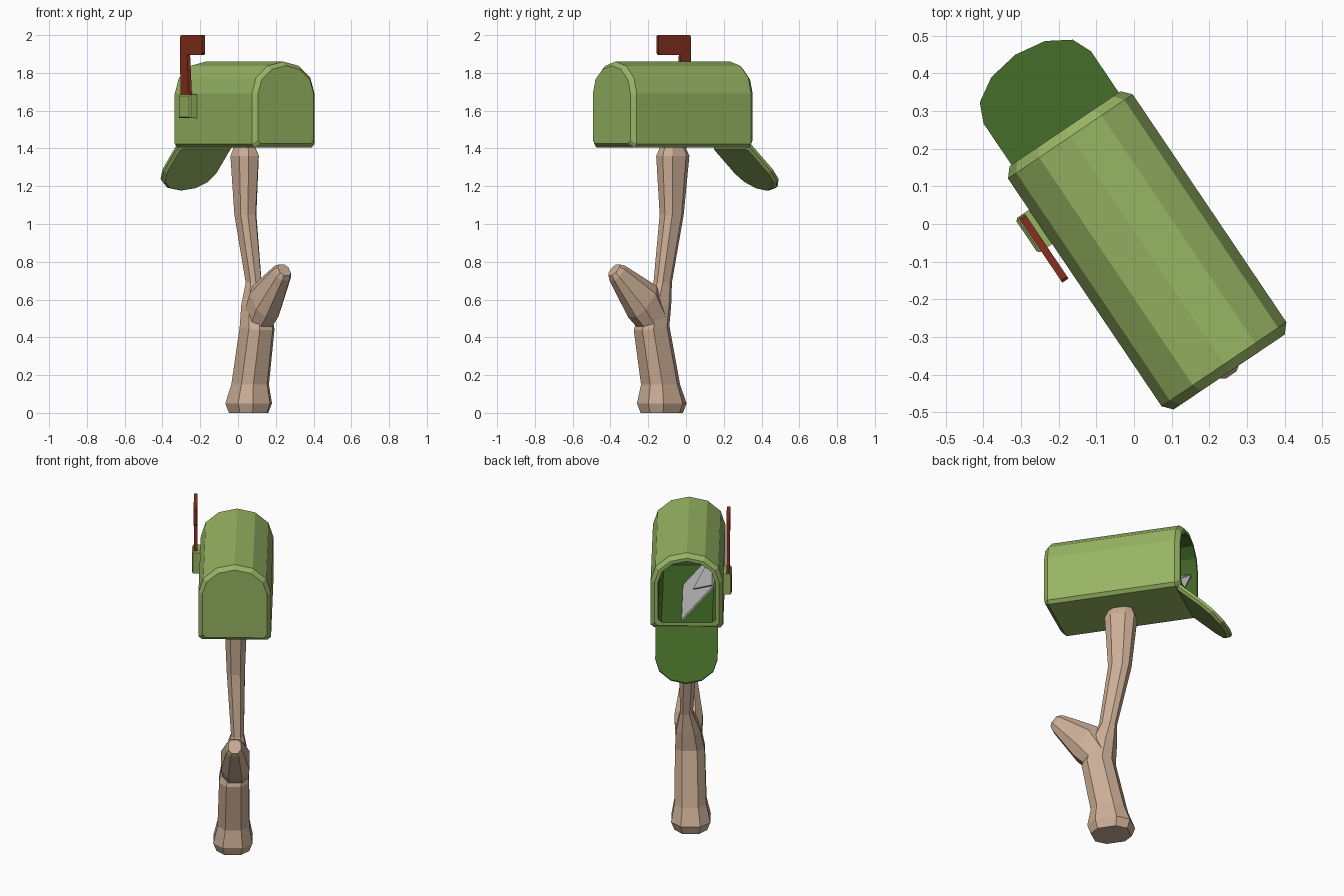
import bpy, bmesh, math
from mathutils import Matrix, Vector

if "Cube" in bpy.data.objects:
    bpy.data.objects.remove(bpy.data.objects["Cube"])

# Local frame: +x runs to the closed end, y across the box, z up
PLACE = Matrix.Translation((0.035, -0.07, 0)) @ Matrix.Rotation(math.radians(-56), 4, 'Z')


def material(name, color):
    m = bpy.data.materials.new(name)
    m.diffuse_color = (*color, 1)
    m.use_nodes = True
    m.node_tree.nodes["Principled BSDF"].inputs["Base Color"].default_value = m.diffuse_color
    return m


GREEN = material("green", (0.31, 0.46, 0.125))
DARK = material("dark_green", (0.05, 0.13, 0.018))
WOOD = material("wood", (0.60, 0.42, 0.30))
RED = material("red", (0.23, 0.03, 0.013))
PAPER = material("paper", (0.52, 0.52, 0.52))


def loft(name, rings, mats, indices=None):
    """Skin a list of equal rings; indices = first cap, each band, last cap."""
    bm = bmesh.new()
    rows = [[bm.verts.new(p) for p in r] for r in rings]
    indices = indices or [0] * (len(rings) + 1)
    bm.faces.new(rows[0]).material_index = indices[0]
    for i in range(len(rows) - 1):
        a, b = rows[i], rows[i + 1]
        n = len(a)
        for j in range(n):
            k = (j + 1) % n
            bm.faces.new((a[j], a[k], b[k], b[j])).material_index = indices[i + 1]
    bm.faces.new(rows[-1]).material_index = indices[-1]
    bmesh.ops.recalc_face_normals(bm, faces=bm.faces)
    bm.transform(PLACE)
    me = bpy.data.meshes.new(name)
    bm.to_mesh(me)
    bm.free()
    for m in mats:
        me.materials.append(m)
    ob = bpy.data.objects.new(name, me)
    bpy.context.collection.objects.link(ob)
    return ob


def arch(half, bottom, spring, top, chamfer=0.018):
    """Rounded-top outline as (y, z) pairs."""
    pts = [(-half, bottom + chamfer), (-half + chamfer, bottom),
           (half - chamfer, bottom), (half, bottom + chamfer)]
    for i in range(7):
        a = math.pi * i / 6
        pts.append((half * math.cos(a), spring + (top - spring) * math.sin(a)))
    return pts


def plate(name, outline, normal, thickness, mat):
    n = Vector(normal).normalized() * thickness
    base = [Vector(p) for p in outline]
    return loft(name, [base, [p + n for p in base]], [mat])


# Box: bevelled ends, hollow with a dark inside
def box_ring(x, inset):
    return [(x, y, z) for y, z in arch(0.20 - inset, 1.405 + inset, 1.69, 1.86 - inset)]


loft("mailbox_shell",
     [box_ring(0.39, 0.022), box_ring(0.365, 0), box_ring(-0.365, 0),
      box_ring(-0.39, 0.022), box_ring(-0.39, 0.042), box_ring(0.36, 0.042)],
     [GREEN, DARK], [0, 0, 0, 0, 0, 1, 1])

# Open door hanging from the lower edge of the open end
HINGE = Vector((-0.378, 0, 1.428))
DOWN = Vector((-0.72, 0, -0.69)).normalized()
OUT = Vector((-0.69, 0, 0.72)).normalized()


def door_ring(depth, inset):
    return [HINGE + DOWN * t + Vector((0, y, 0)) + OUT * depth
            for y, t in arch(0.172 - inset, inset, 0.20, 0.345 - inset, 0.01)]


loft("door", [door_ring(-0.03, 0.014), door_ring(-0.015, 0), door_ring(0, 0)],
     [GREEN, DARK], [0, 0, 0, 1])


# Wooden post and branch stub: eight-sided rings
def log_ring(x, z, hx, hy, tilt=0, y=0):
    k = 0.5
    shape = [(1, -k), (1, k), (k, 1), (-k, 1), (-1, k), (-1, -k), (-k, -1), (k, -1)]
    t = math.radians(tilt)
    return [(x + a * hx * math.cos(t), y + b * hy, z - a * hx * math.sin(t))
            for a, b in shape]


loft("post", [
    log_ring(0.06, 0.0, 0.105, 0.09, 0, -0.015),
    log_ring(0.06, 0.05, 0.122, 0.108, 0, -0.015),
    log_ring(0.07, 0.15, 0.095, 0.088, 0, -0.012),
    log_ring(0.13, 0.45, 0.087, 0.082, 8, -0.008),
    log_ring(0.105, 0.57, 0.072, 0.068),
    log_ring(0.071, 0.69, 0.047, 0.035, 0, 0.01),
    log_ring(0.007, 1.05, 0.06, 0.05),
    log_ring(0.0, 1.36, 0.085, 0.062),
    log_ring(0.0, 1.41, 0.065, 0.045)], [WOOD])

loft("branch_stub", [
    log_ring(0.115, 0.47, 0.08, 0.07, 25),
    log_ring(0.195, 0.59, 0.105, 0.078, 52),
    log_ring(0.355, 0.74, 0.052, 0.046, 50),
    log_ring(0.375, 0.757, 0.038, 0.034, 50)], [WOOD])


# Signal flag and its bracket on the side of the box
def bracket_ring(y, inset):
    x0, x1, z0, z1 = -0.265 + inset, -0.155 - inset, 1.56 + inset, 1.685 - inset
    return [(x0, y, z0), (x1, y, z0), (x1, y, z1), (x0, y, z1)]


loft("flag_bracket", [bracket_ring(-0.19, 0), bracket_ring(-0.238, 0),
                      bracket_ring(-0.245, 0.007)], [GREEN])

flag = [(-0.26, 1.62), (-0.175, 1.62), (-0.197, 1.895), (-0.062, 1.895),
        (-0.055, 1.905), (-0.055, 1.995), (-0.062, 2.0), (-0.255, 2.0), (-0.262, 1.99)]
plate("flag", [(x, -0.215, z) for x, z in flag], (0, -1, 0), 0.02, RED)

# Envelope leaning against the inner wall, with its pointed fold
LOW, HIGH = (0.03, 1.452), (-0.142, 1.655)
FACING = (0, 0.203, 0.172)


def on_letter(x, s):
    return (x, LOW[0] + (HIGH[0] - LOW[0]) * s, LOW[1] + (HIGH[1] - LOW[1]) * s)


plate("envelope", [on_letter(-0.36, 0), on_letter(0.09, 0),
                   on_letter(0.09, 1), on_letter(-0.36, 1)],
      tuple(-c for c in FACING), 0.01, PAPER)
plate("envelope_fold", [on_letter(-0.355, 1), on_letter(-0.135, 0.38), on_letter(0.085, 1)],
      FACING, 0.007, PAPER)
